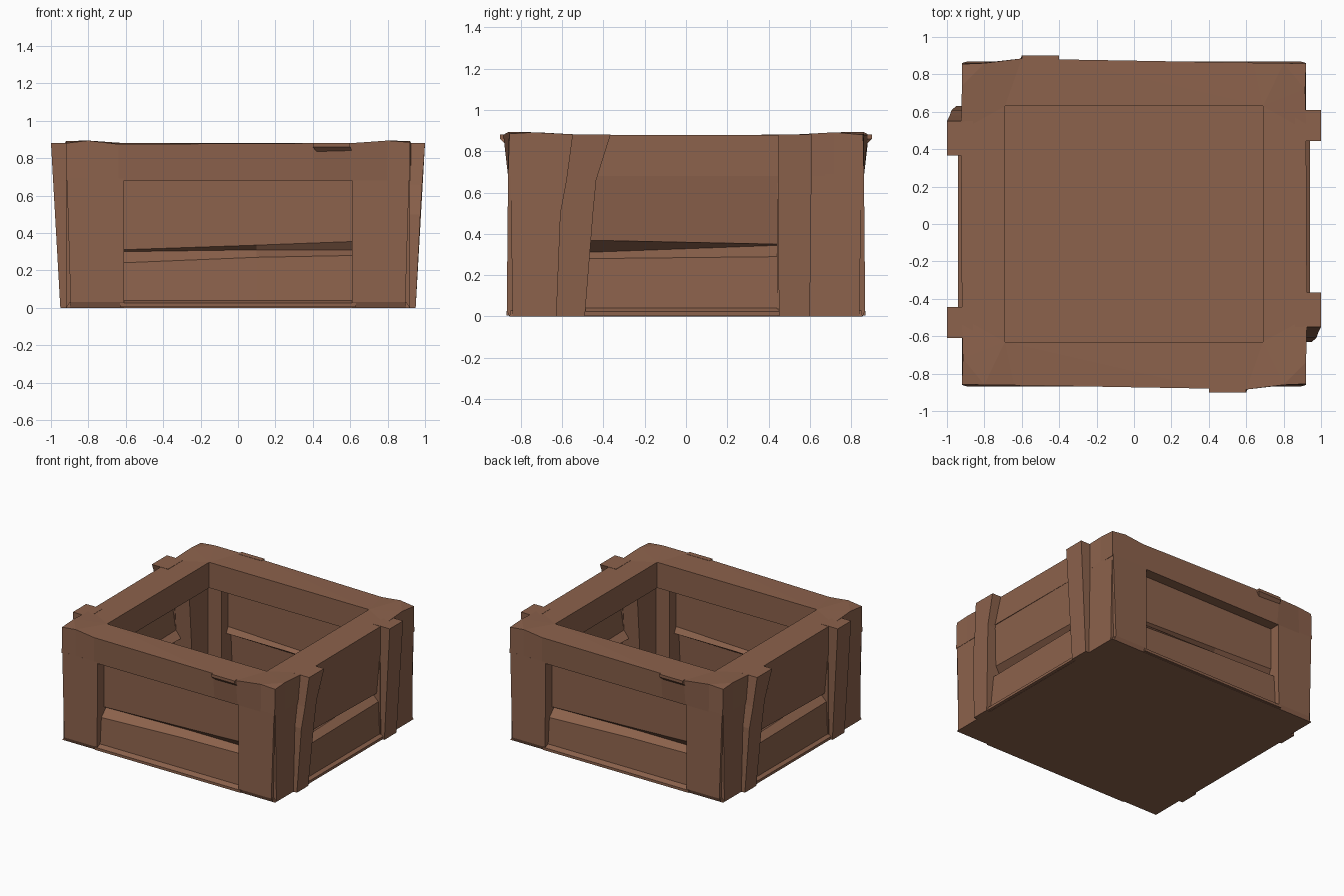
import bpy, bmesh, math
from mathutils import Matrix

if "Cube" in bpy.data.objects:
    bpy.data.objects.remove(bpy.data.objects["Cube"])

wood = bpy.data.materials.new("brown wood")
wood.diffuse_color = (0.262, 0.122, 0.072, 1)
wood.use_nodes = True
wood.node_tree.nodes["Principled BSDF"].inputs["Base Color"].default_value = wood.diffuse_color
TURN = Matrix.Rotation(math.pi, 4, 'Z')


def finish(bm, name, pair=None):
    """Make an object; 'pair' names a copy turned half way round the crate."""
    bmesh.ops.recalc_face_normals(bm, faces=bm.faces[:])
    me = bpy.data.meshes.new(name)
    bm.to_mesh(me)
    bm.free()
    me.materials.append(wood)
    bpy.context.collection.objects.link(bpy.data.objects.new(name, me))
    if pair:
        me2 = me.copy()
        me2.transform(TURN)
        bpy.context.collection.objects.link(bpy.data.objects.new(pair, me2))


def skin(rings, name, pair=None):
    """Closed solid through rings of points."""
    bm = bmesh.new()
    vs = [[bm.verts.new(p) for p in r] for r in rings]
    n = len(vs[0])
    for a, b in zip(vs, vs[1:]):
        for i in range(n):
            j = (i + 1) % n
            bm.faces.new((a[i], a[j], b[j], b[i]))
    bm.faces.new(vs[0])
    bm.faces.new(vs[-1])
    finish(bm, name, pair)


def board(name, pair, *sections):
    """Rough-hewn board from sections (z, x0, x1, y0, y1)."""
    skin([[(x0, y0, z), (x1, y0, z), (x1, y1, z), (x0, y1, z)]
          for z, x0, x1, y0, y1 in sections], name, pair)


def panel(name, pair, place, ends, out):
    """Planked wall with a tapering groove; ends are (along, low, mid, high)."""
    top, upper, groove, lower, base, lip = out
    rings = []
    for s, lo, mid, hi in ends:
        front = [(top, 0.69), (upper, hi), (groove, mid), (lower, lo),
                 (base, 0.04), (lip, 0.025), (lip, 0.005)]
        back = [(base - 0.03, 0.005), (lower - 0.03, lo), (groove - 0.03, mid),
                (upper - 0.03, hi), (top - 0.03, 0.69)]
        rings.append([place(s, d, z) for d, z in front + back])
    skin(rings, name, pair)


# Floor slab
board("floor", None, (0, -0.92, 0.92, -0.855, 0.855), (0.03, -0.90, 0.90, -0.85, 0.85))

# Top rim with rectangular opening and slightly raised corners
half = [(-0.92, -0.858, 0), (-0.80, -0.86, 0.014), (-0.64, -0.862, -0.005), (0.40, -0.88, 0),
        (0.60, -0.885, 0), (0.80, -0.86, 0.014), (0.92, -0.855, 0.005),
        (0.92, -0.74, 0.012), (0.925, -0.5, 0), (0.92, 0.5, 0), (0.915, 0.72, 0.012)]
outer = half + [(-x, -y, h) for x, y, h in half]
bm = bmesh.new()
for loop in (outer, [(-0.69, -0.63, 0), (0.69, -0.63, 0), (0.69, 0.63, 0), (-0.69, 0.63, 0)]):
    vs = [bm.verts.new((x, y, 0.88)) for x, y, h in loop]
    for i in range(len(vs)):
        bm.edges.new((vs[i - 1], vs[i]))
rim_top = bm.verts[:]
lift = {(round(x, 3), round(y, 3)): h for x, y, h in outer}
bmesh.ops.triangle_fill(bm, edges=bm.edges[:], use_beauty=True, normal=(0, 0, 1))
res = bmesh.ops.extrude_face_region(bm, geom=bm.faces[:], use_keep_orig=True)
for v in [g for g in res["geom"] if isinstance(g, bmesh.types.BMVert)]:
    v.co.z = 0.68
    if abs(v.co.y) > 0.8:
        v.co.y = math.copysign(0.862, v.co.y)
for v in rim_top:
    v.co.z += lift.get((round(v.co.x, 3), round(v.co.y, 3)), 0)
finish(bm, "top_rim")

# Splintered lip on the front and back rim
board("front_lip", "back_lip", (0.835, 0.42, 0.61, -0.875, -0.86),
      (0.86, 0.40, 0.60, -0.90, -0.86), (0.882, 0.40, 0.60, -0.90, -0.86))

# Corner posts: a front board and a side board at each corner
board("front_right_post", "back_left_post",
      (0, 0.61, 0.90, -0.855, -0.67), (0.03, 0.61, 0.895, -0.868, -0.67),
      (0.69, 0.61, 0.915, -0.862, -0.67))
board("front_left_post", "back_right_post",
      (0, -0.90, -0.61, -0.855, -0.67), (0.03, -0.895, -0.61, -0.868, -0.67),
      (0.69, -0.915, -0.61, -0.862, -0.67))
board("right_front_side_board", "left_back_side_board",
      (0, 0.73, 0.92, -0.84, -0.49), (0.69, 0.73, 0.918, -0.85, -0.44))
board("right_back_side_board", "left_front_side_board",
      (0, 0.73, 0.92, 0.44, 0.84), (0.69, 0.73, 0.916, 0.44, 0.85))

# Projecting slats on the sides, leaning outward
board("right_front_slat", "left_back_slat",
      (0, 0.86, 0.95, -0.63, -0.49), (0.50, 0.86, 0.975, -0.61, -0.45),
      (0.66, 0.86, 0.985, -0.58, -0.435), (0.882, 0.86, 1.0, -0.55, -0.365))
board("right_back_slat", "left_front_slat",
      (0, 0.86, 0.95, 0.45, 0.60), (0.882, 0.86, 1.0, 0.445, 0.61))

# Recessed plank walls
panel("front_planks", "back_planks", lambda s, d, z: (s, -d, z),
      [(-0.63, 0.24, 0.30, 0.31), (0.10, 0.27, 0.31, 0.335), (0.63, 0.28, 0.31, 0.355)],
      (0.78, 0.78, 0.755, 0.815, 0.83, 0.87))
panel("right_planks", "left_planks", lambda s, d, z: (d, s, z),
      [(-0.50, 0.28, 0.31, 0.37), (0.46, 0.29, 0.345, 0.35)],
      (0.92, 0.89, 0.85, 0.905, 0.915, 0.94))
